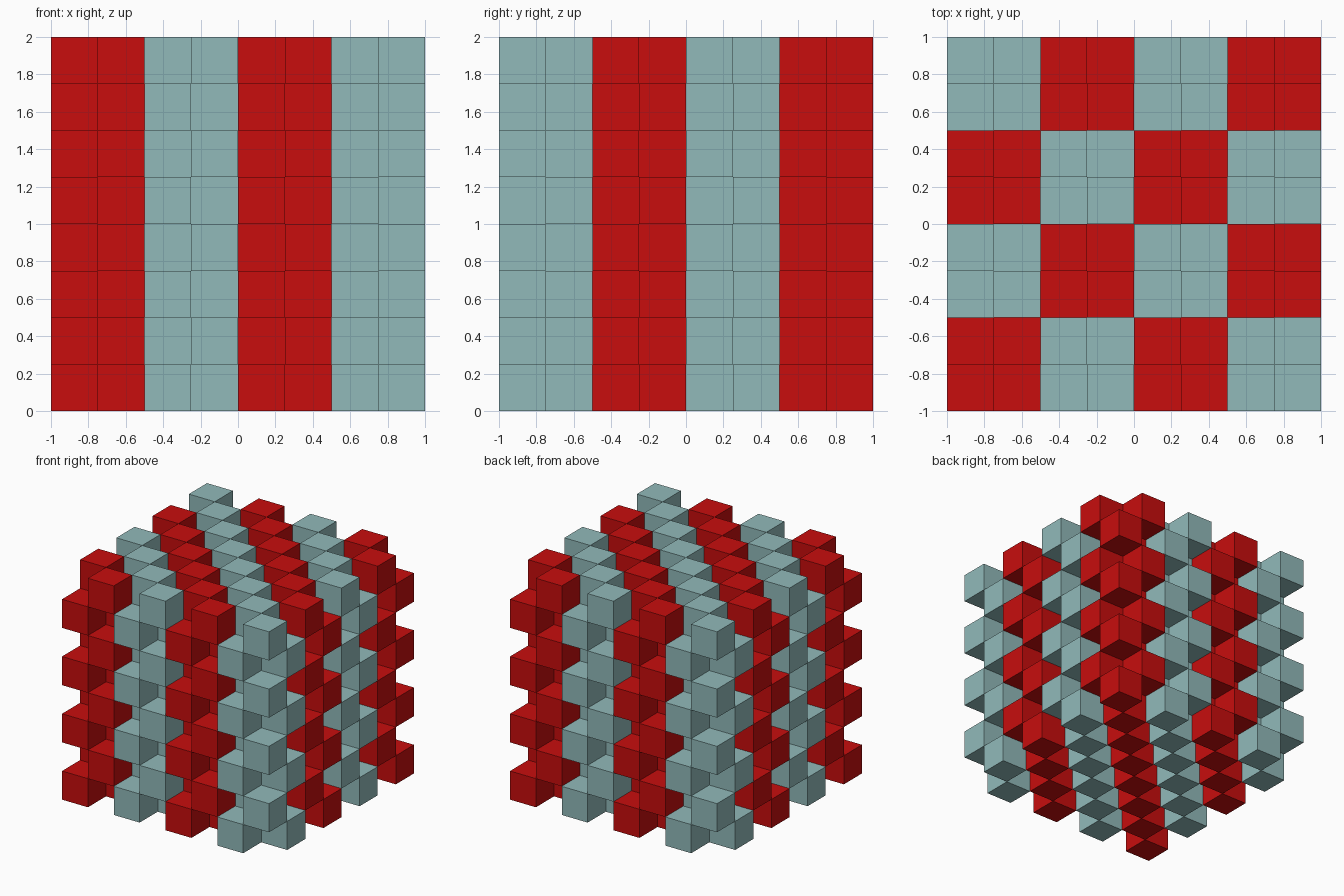
import bpy
import bmesh
from mathutils import Matrix

cube = bpy.data.objects.get("Cube")
if cube:
    bpy.data.objects.remove(cube, do_unlink=True)

CELL = 0.25          # edge of one small block
LAYERS = 8           # blocks in height
STACKS = 4           # stacks along each side, each two blocks wide


def make_material(name, rgb):
    mat = bpy.data.materials.new(name)
    mat.use_nodes = True
    mat.diffuse_color = (*rgb, 1)
    mat.node_tree.nodes["Principled BSDF"].inputs["Base Color"].default_value = (*rgb, 1)
    return mat


def make_stack_mesh(name, mat):
    """Two by two stack of blocks, filling every second cell in 3D."""
    bm = bmesh.new()
    for i in range(2):
        for j in range(2):
            for k in range(LAYERS):
                if (i + j + k) % 2 == 0:
                    centre = ((i - 0.5) * CELL, (j - 0.5) * CELL, (k + 0.5) * CELL)
                    bmesh.ops.create_cube(bm, size=CELL, matrix=Matrix.Translation(centre))
    mesh = bpy.data.meshes.new(name)
    bm.to_mesh(mesh)
    bm.free()
    mesh.materials.append(mat)
    return mesh


# One mesh per colour, shared by all stacks of that colour
meshes = [
    ("red", make_stack_mesh("red_stack", make_material("red", (0.58, 0.004, 0.004)))),
    ("pale_teal", make_stack_mesh("pale_teal_stack", make_material("pale teal", (0.285, 0.49, 0.49)))),
]

# Stacks laid out in a chequered plan
for a in range(STACKS):
    for b in range(STACKS):
        colour, mesh = meshes[(a + b) % 2]
        stack = bpy.data.objects.new(f"{colour}_stack_{a + 1}_{b + 1}", mesh)
        stack.location = ((a - 1.5) * 2 * CELL, (b - 1.5) * 2 * CELL, 0)
        bpy.context.collection.objects.link(stack)
